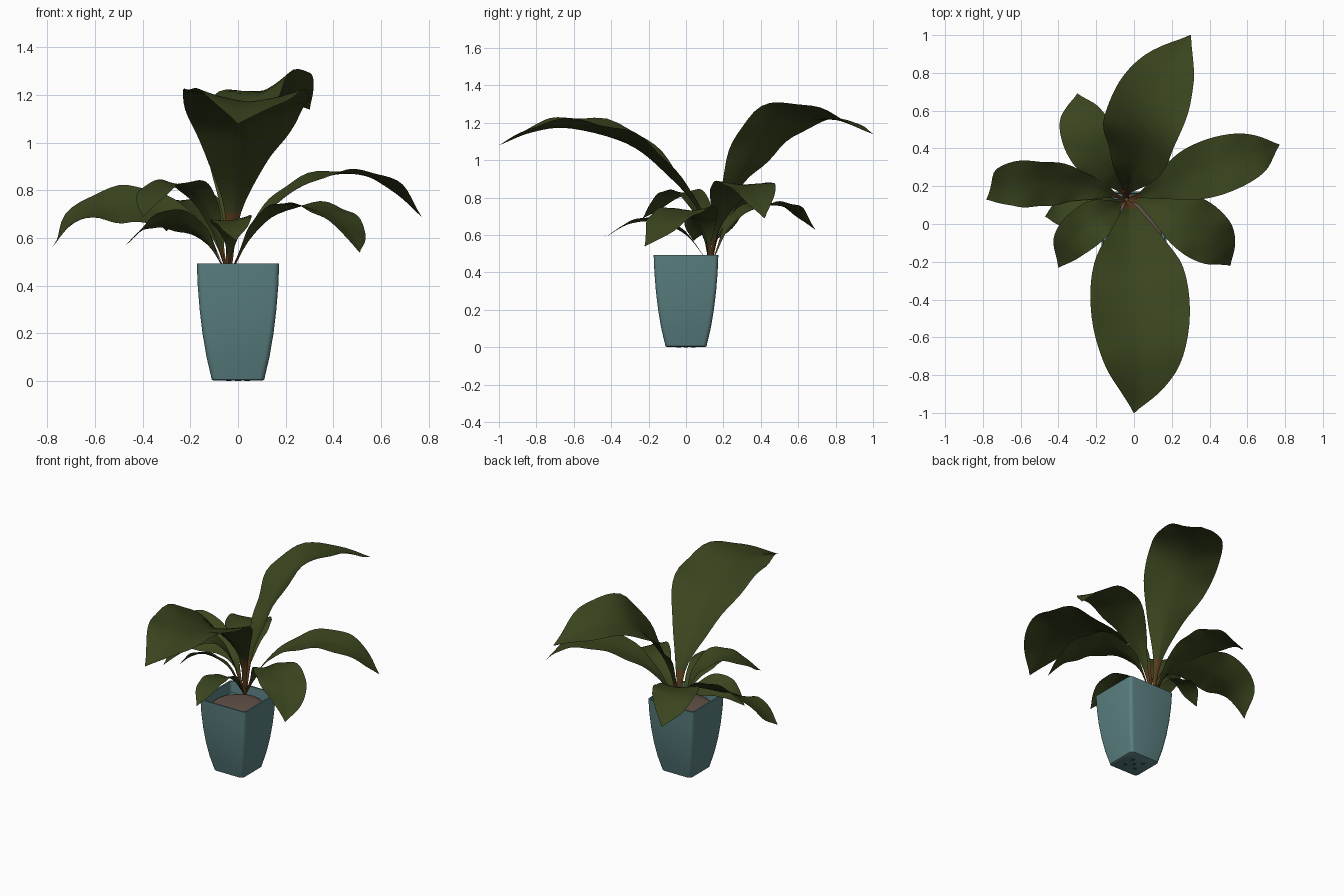
import bpy, bmesh, math
from mathutils import Vector

cube = bpy.data.objects.get("Cube")
if cube:
    bpy.data.objects.remove(cube, do_unlink=True)


def material(name, rgb):
    mat = bpy.data.materials.new(name)
    mat.use_nodes = True
    mat.diffuse_color = (*rgb, 1)
    mat.node_tree.nodes["Principled BSDF"].inputs["Base Color"].default_value = (*rgb, 1)
    return mat


GREEN = material("leaf green", (0.042, 0.059, 0.013))
STEM = material("stem brown", (0.1, 0.045, 0.012))
TEAL = material("pot teal", (0.105, 0.215, 0.22))
SOIL = material("soil brown", (0.12, 0.083, 0.064))
DARK = material("drain hole dark", (0.035, 0.07, 0.07))


def finish(bm, name, mats, angle):
    mesh = bpy.data.meshes.new(name)
    bm.to_mesh(mesh)
    bm.free()
    for mat in mats:
        mesh.materials.append(mat)
    obj = bpy.data.objects.new(name, mesh)
    bpy.context.collection.objects.link(obj)
    bpy.ops.object.select_all(action='DESELECT')
    obj.select_set(True)
    bpy.context.view_layer.objects.active = obj
    bpy.ops.object.shade_smooth_by_angle(angle=math.radians(angle))
    return obj


def spline(points, t):
    """Smooth curve through evenly spaced control values, t from 0 to 1."""
    last = len(points) - 1
    i = min(int(t * last), last - 1)
    f = t * last - i
    b, c = points[i], points[i + 1]
    a = points[i - 1] if i else b * 2 - c
    d = points[i + 2] if i + 2 <= last else c * 2 - b
    return 0.5 * (b * 2 + (c - a) * f + (a * 2 - b * 5 + c * 4 - d) * f**2
                  + (b * 3 - a - c * 3 + d) * f**3)


BASE = Vector((-0.04, 0.13, 0.45))
OUTLINE = [0.04, 0.13, 0.5, 0.92, 1.0, 0.72, 0.0]
ROWS, COLS = 32, 10


def leaf(name, path, width, roll=0, fold=0.25, stem=0.12):
    """Folded blade lofted along a path; roll tips the blade sideways."""
    points = [Vector(p) for p in path]
    heading = points[-1] - BASE
    heading.z = 0
    heading.normalize()
    points.insert(0, BASE + heading * 0.008)
    centre = [spline(points, i / ROWS) for i in range(ROWS + 1)]
    lengths = [0]
    for a, b in zip(centre, centre[1:]):
        lengths.append(lengths[-1] + (b - a).length)
    roll = math.radians(roll)
    bm = bmesh.new()
    rows = []
    for i, p in enumerate(centre):
        t = lengths[i] / lengths[-1]
        tangent = (centre[min(i + 1, ROWS)] - centre[max(i - 1, 0)]).normalized()
        side = heading.cross(Vector((0, 0, 1)))
        side = (side - tangent * side.dot(tangent)).normalized()
        up = side.cross(tangent)
        turn = roll * min(1, t * 2.5, (1 - t) * 2.5)
        side, up = (side * math.cos(turn) + up * math.sin(turn),
                    up * math.cos(turn) - side * math.sin(turn))
        w = max(width * spline(OUTLINE, t), 0.002)
        row = []
        for j in range(COLS + 1):
            u = 2 * j / COLS - 1
            lift = fold * (1.5 - t) * abs(u) ** 1.3 * w
            ripple = 0.04 * w * u * u * math.sin(t * 30 + u * 2)
            row.append(bm.verts.new(p + side * u * w + up * (lift + ripple)))
        rows.append(row)
    for i in range(ROWS):
        for j in range(COLS):
            face = bm.faces.new((rows[i][j], rows[i][j + 1], rows[i + 1][j + 1], rows[i + 1][j]))
            face.material_index = int(lengths[i] / lengths[-1] < stem)
    finish(bm, name, [GREEN, STEM], 80)


# Large upright leaves
leaf("front_leaf", [(-0.02, 0.07, 0.72), (0, -0.12, 0.94), (0.02, -0.32, 1.09),
                    (0.04, -0.62, 1.17), (0.03, -0.82, 1.15), (0, -1, 1.08)],
     0.26, 3, 0.3, 0.16)
leaf("back_leaf", [(-0.03, 0.21, 0.74), (0.01, 0.34, 0.98), (0.06, 0.53, 1.18),
                   (0.16, 0.77, 1.22), (0.3, 1, 1.14)], 0.215, 20, 0.25, 0.15)

# Long side leaves
leaf("left_back_leaf", [(0.08, 0.17, 0.67), (0.25, 0.24, 0.81), (0.45, 0.31, 0.87),
                        (0.64, 0.37, 0.82), (0.77, 0.42, 0.69)], 0.15, 0, 0.12)
leaf("right_leaf", [(-0.15, 0.17, 0.64), (-0.32, 0.21, 0.71), (-0.5, 0.22, 0.73),
                    (-0.67, 0.2, 0.69), (-0.78, 0.13, 0.56)], 0.14, 34, 0.1)

# Short lower leaves
leaf("left_front_leaf", [(0.08, 0.11, 0.65), (0.24, 0.04, 0.73), (0.38, -0.06, 0.7),
                         (0.465, -0.14, 0.63), (0.51, -0.22, 0.54)], 0.15, 0, 0.13)
leaf("right_front_leaf", [(-0.12, 0.08, 0.7), (-0.22, 0.01, 0.82), (-0.33, -0.09, 0.8),
                          (-0.4, -0.23, 0.69)], 0.11, 0, 0.15)
leaf("right_low_leaf", [(-0.15, 0.11, 0.61), (-0.29, 0.08, 0.67), (-0.39, 0.06, 0.64),
                        (-0.47, 0.04, 0.57)], 0.09, -28, 0.15)
leaf("right_back_leaf", [(-0.11, 0.24, 0.66), (-0.21, 0.4, 0.75), (-0.28, 0.56, 0.74),
                         (-0.3, 0.69, 0.63)], 0.14, 0, 0.15)
leaf("front_low_leaf", [(-0.03, 0, 0.6), (-0.03, -0.15, 0.67), (-0.02, -0.3, 0.66),
                        (-0.01, -0.43, 0.59)], 0.085, -8, 0.15)


def rounded_square(bm, half, z, radius=0.022, steps=4):
    ring = []
    for corner in range(4):
        mid = math.pi / 4 + corner * math.pi / 2
        cx = math.copysign(half - radius, math.cos(mid))
        cy = math.copysign(half - radius, math.sin(mid))
        for k in range(steps + 1):
            a = corner * math.pi / 2 + k * math.pi / 2 / steps
            ring.append(bm.verts.new((cx + radius * math.cos(a), cy + radius * math.sin(a), z)))
    return ring


# Curved square pot with a hollow top
bm = bmesh.new()
profile = [(0.104, 0.002), (0.11, 0.006), (0.132, 0.1), (0.149, 0.2), (0.161, 0.3),
           (0.169, 0.4), (0.173, 0.494), (0.163, 0.494), (0.158, 0.42)]
rings = [rounded_square(bm, half, z) for half, z in profile]
for low, high in zip(rings, rings[1:]):
    for k in range(len(low)):
        n = (k + 1) % len(low)
        bm.faces.new((low[k], low[n], high[n], high[k]))
bm.faces.new(rings[0][::-1])
bm.faces.new(rings[-1])
finish(bm, "pot", [TEAL], 35)

# Low mound of soil
bm = bmesh.new()
bmesh.ops.create_uvsphere(bm, u_segments=32, v_segments=12, radius=0.157)
for v in bm.verts:
    v.co.z = 0.435 + v.co.z * 0.1
finish(bm, "soil", [SOIL], 60)

# Drain holes under the pot
for n in range(5):
    reach = 0.055 if n else 0
    angle = n * math.pi / 2 + math.pi / 4
    bm = bmesh.new()
    bmesh.ops.create_cone(bm, cap_ends=True, segments=16, radius1=0.012, radius2=0.012, depth=0.002)
    bmesh.ops.translate(bm, verts=bm.verts,
                        vec=(reach * math.cos(angle), reach * math.sin(angle), 0.001))
    finish(bm, "drain_hole_%d" % (n + 1), [DARK], 30)
